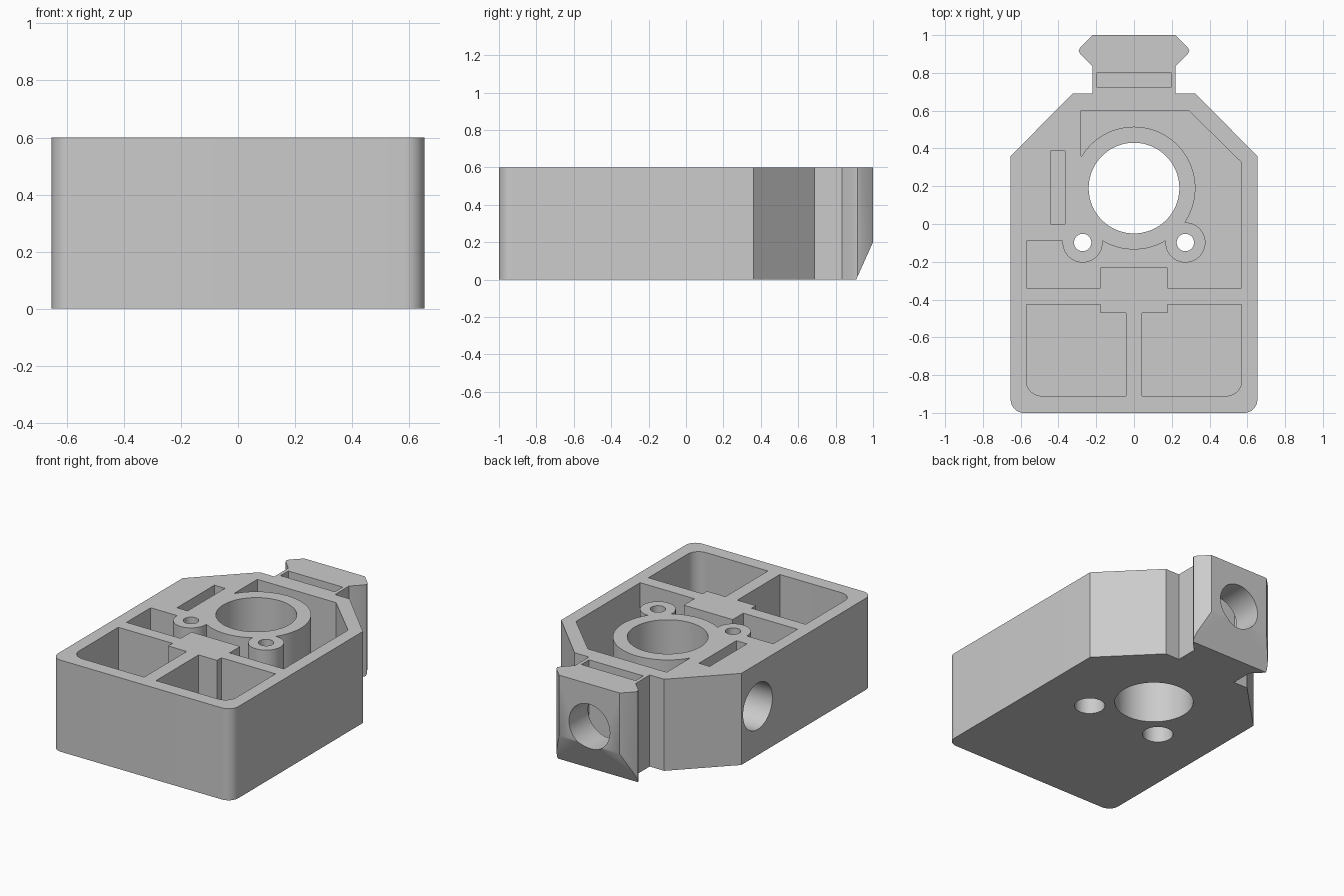
import bpy
import bmesh
from math import cos, sin, pi, radians
from mathutils import Matrix

if "Cube" in bpy.data.objects:
    bpy.data.objects.remove(bpy.data.objects["Cube"], do_unlink=True)

HEIGHT = 0.6
FLOOR = 0.12
TOP = 0.8          # cutters overshoot the top face
BORE_Y = 0.19
BOSS = (0.272, -0.098)
HOLE_Z = 0.32

ALONG_X = Matrix(((0, 0, 1), (1, 0, 0), (0, 1, 0))).to_4x4()
ALONG_Y = Matrix(((0, 1, 0), (0, 0, 1), (1, 0, 0))).to_4x4()

grey = bpy.data.materials.new("light grey plastic")
grey.use_nodes = True
grey.diffuse_color = (0.6, 0.6, 0.6, 1)
grey.node_tree.nodes["Principled BSDF"].inputs["Base Color"].default_value = (0.6, 0.6, 0.6, 1)


def prism(name, points, low, high, matrix=None):
    """Extrude a flat outline from low to high."""
    bm = bmesh.new()
    face = bm.faces.new([bm.verts.new((x, y, low)) for x, y in points])
    out = bmesh.ops.extrude_face_region(bm, geom=[face])
    verts = [v for v in out["geom"] if isinstance(v, bmesh.types.BMVert)]
    bmesh.ops.translate(bm, verts=verts, vec=(0, 0, high - low))
    bmesh.ops.recalc_face_normals(bm, faces=bm.faces[:])
    if matrix:
        bm.transform(matrix)
    mesh = bpy.data.meshes.new(name)
    bm.to_mesh(mesh)
    bm.free()
    mesh.materials.append(grey)
    obj = bpy.data.objects.new(name, mesh)
    bpy.context.collection.objects.link(obj)
    return obj


def arc(cx, cy, r, start, end, steps):
    angles = [radians(start + (end - start) * i / steps) for i in range(steps + 1)]
    return [(cx + r * cos(a), cy + r * sin(a)) for a in angles]


def disc(cx, cy, r, steps=64):
    return arc(cx, cy, r, 0, 360, steps)[:-1]


def box(x0, x1, y0, y1):
    return [(x0, y0), (x1, y0), (x1, y1), (x0, y1)]


def mirrored(points):
    return [(-x, y) for x, y in points]


def cut(target, cutter):
    """Subtract the cutter for good, then remove it."""
    cutter.hide_render = True
    mod = target.modifiers.new("cut", "BOOLEAN")
    mod.operation = "DIFFERENCE"
    mod.solver = "EXACT"
    mod.object = cutter
    bpy.context.view_layer.update()
    deps = bpy.context.evaluated_depsgraph_get()
    result = bpy.data.meshes.new_from_object(target.evaluated_get(deps))
    target.modifiers.clear()
    target.data = result
    bpy.data.objects.remove(cutter, do_unlink=True)


# Housing outline with dovetail tab at the back
half = arc(0.583, -0.93, 0.07, -90, 0, 10)
half += [(0.653, 0.36), (0.325, 0.69), (0.22, 0.69), (0.22, 0.835), (0.283, 0.898),
         (0.293, 0.917), (0.283, 0.937), (0.22, 1)]
housing = prism("housing", half + mirrored(half)[::-1], 0, HEIGHT)

# Main pocket, leaving the bore ring and screw bosses standing
pocket = prism("main_pocket", [
    (-0.28, 0.6), (0.29, 0.6), (0.57, 0.325), (0.57, -0.34), (0.177, -0.34),
    (0.177, -0.23), (-0.177, -0.23), (-0.177, -0.34), (-0.57, -0.34),
    (-0.57, -0.09), (-0.2, -0.09), (-0.2, 0.3), (-0.28, 0.36)], FLOOR, TOP)
cut(pocket, prism("bore_ring", disc(0, BORE_Y, 0.325, 96), -0.1, 1))
for side in (-1, 1):
    cut(pocket, prism("boss", disc(side * BOSS[0], BOSS[1], 0.106, 48), -0.1, 1))
cut(housing, pocket)

# Two front pockets with rounded outer corners
front = [(0.043, -0.91)] + arc(0.49, -0.83, 0.08, -90, 0, 10)
front += [(0.57, -0.425), (0.177, -0.425), (0.177, -0.47), (0.043, -0.47)]
for points in (front, mirrored(front)):
    cut(housing, prism("front_pocket", points, FLOOR, TOP))

# Main bore and counterbored screw holes
cut(housing, prism("main_bore", disc(0, BORE_Y, 0.24, 96), -0.1, TOP))
for side in (-1, 1):
    x, y = side * BOSS[0], BOSS[1]
    cut(housing, prism("screw_hole", disc(x, y, 0.046, 40), -0.1, TOP))
    cut(housing, prism("counterbore", disc(x, y, 0.093, 40), -0.1, 0.15))

# Slots in the side and the tab, each met by a round hole
cut(housing, prism("side_slot", box(-0.442, -0.365, 0, 0.387), 0.12, TOP))
cut(housing, prism("tab_slot", box(-0.197, 0.197, 0.722, 0.802), 0.12, TOP))
cut(housing, prism("side_hole", disc(BORE_Y, HOLE_Z, 0.152), -0.8, -0.4, ALONG_X))
cut(housing, prism("tab_hole", disc(HOLE_Z, 0, 0.148), 0.76, 1.1, ALONG_Y))

# Sloped underside of the tab
cut(housing, prism("tab_slope", [(0.865, -0.1), (1.045, 0.3), (1.2, 0.3), (1.2, -0.1)],
                   -0.5, 0.5, ALONG_X))

bpy.ops.object.select_all(action="DESELECT")
housing.select_set(True)
bpy.context.view_layer.objects.active = housing
bpy.ops.object.shade_smooth_by_angle(angle=radians(25))
